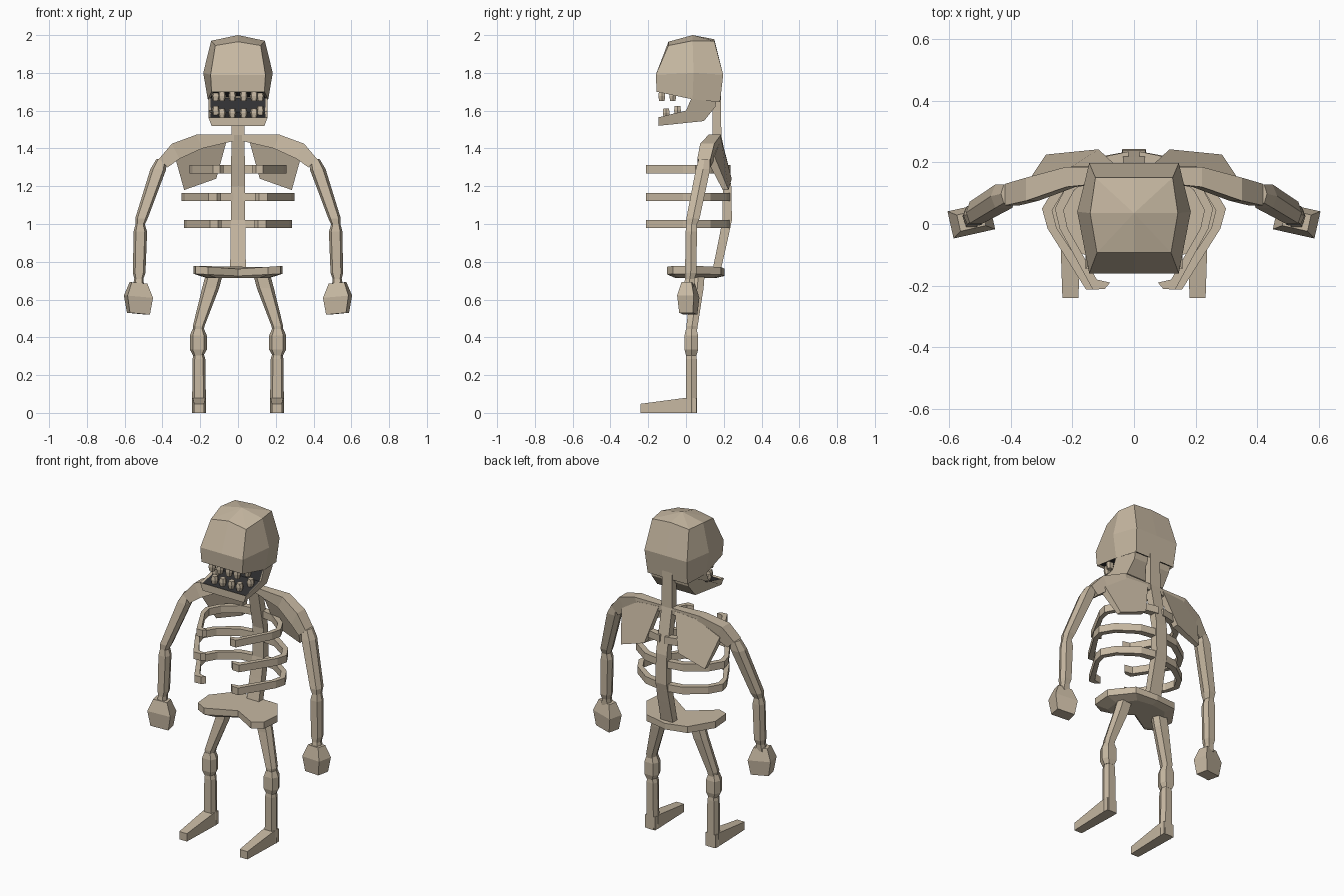
import bpy, bmesh, math

if "Cube" in bpy.data.objects:
    bpy.data.objects.remove(bpy.data.objects["Cube"])


def material(name, rgb):
    m = bpy.data.materials.new(name)
    m.diffuse_color = (*rgb, 1)
    m.use_nodes = True
    m.node_tree.nodes["Principled BSDF"].inputs["Base Color"].default_value = m.diffuse_color
    return m


BONE = material("bone", (0.57, 0.48, 0.36))
DARK = material("mouth dark", (0.03, 0.03, 0.032))


def loft(name, rings, mirror=False, apex=None, dark=None):
    """Skin rings of equal length, cap both ends; optional apex closes the last ring.
    Faces for which dark(face) holds are inset and coloured dark."""
    bm = bmesh.new()
    vs = [[bm.verts.new(p) for p in r] for r in rings]
    n = len(rings[0])
    for a, b in zip(vs, vs[1:]):
        for i in range(n):
            j = (i + 1) % n
            bm.faces.new((a[i], a[j], b[j], b[i]))
    bm.faces.new(vs[0][::-1])
    if apex:
        top = bm.verts.new(apex)
        for i in range(n):
            bm.faces.new((vs[-1][i], vs[-1][(i + 1) % n], top))
    else:
        bm.faces.new(vs[-1])
    bmesh.ops.recalc_face_normals(bm, faces=bm.faces)
    if dark:
        bm.normal_update()
        inner = [f for f in bm.faces if dark(f)]
        bmesh.ops.inset_region(bm, faces=inner, thickness=0.014, depth=-0.008)
        for f in inner:
            f.material_index = 1
    me = bpy.data.meshes.new(name)
    bm.to_mesh(me)
    bm.free()
    me.materials.append(BONE)
    me.materials.append(DARK)
    ob = bpy.data.objects.new(name, me)
    bpy.context.collection.objects.link(ob)
    if mirror:
        ob.modifiers.new("mirror", 'MIRROR')
    return ob


def limb(name, sections):
    """Six-sided bone through (x, y, z, half width, half depth) sections."""
    shape = [(-.65, -1), (.65, -1), (1, 0), (.65, 1), (-.65, 1), (-1, 0)]
    loft(name, [[(x + w * u, y + d * v, z) for u, v in shape]
                for x, y, z, w, d in sections], mirror=True)


def skull_ring(front, mid, back, ridge=0.0):
    """Eight-point ring from (half width, y, z) of its front, middle and back."""
    (wf, yf, zf), (wm, ym, zm), (wb, yb, zb) = front, mid, back
    return [(0, yf, zf + ridge), (wf, yf, zf), (wm, ym, zm), (wb, yb, zb),
            (0, yb, zb + ridge / 2), (-wb, yb, zb), (-wm, ym, zm), (-wf, yf, zf)]


# Cranium with a dark palate
loft("cranium", [
    skull_ring((.14, -.155, 1.70), (.16, .035, 1.66), (.135, .18, 1.645)),
    skull_ring((.145, -.16, 1.79), (.184, .04, 1.80), (.145, .197, 1.79)),
    skull_ring((.12, -.093, 1.945), (.142, .035, 1.97), (.125, .15, 1.968), .02),
], apex=(0, .035, 2.0), dark=lambda f: f.normal.z < -.7)

# Jaw: side profile (y, z, half width), dark where it faces the open mouth
jaw = [(-.145, 1.52, .14), (-.145, 1.565, .157), (0, 1.60, .157), (.035, 1.68, .157),
       (.165, 1.68, .13), (.155, 1.62, .125), (.095, 1.545, .13)]
loft("jaw", [[(s * w, y, z) for y, z, w in jaw] for s in (-1, 1)],
     dark=lambda f: f.calc_center_median().y < .03 and f.normal.z > .2)

# Teeth, upper and lower rows
for row, z0, z1, spots in (
        ("upper", 1.65, 1.705, ((.03, -.128), (.085, -.128), (.118, -.07))),
        ("lower", 1.565, 1.612, ((.03, -.105), (.085, -.105), (.118, -.045)))):
    for k, (x, y) in enumerate(spots):
        lift = .012 if row == "lower" and k == 2 else 0
        limb(f"{row}_teeth_{k + 1}", [
            (x, y, z0 + lift, .015, .014), (x, y, (z0 + z1) / 2 + lift, .021, .018),
            (x, y, z1 + lift, .016, .015)])

# Neck and spine
loft("spine", [[(-w, f, z), (w, f, z), (w, b, z), (-w, b, z)] for z, f, b, w in (
    (1.70, .14, .185, .035), (1.47, .14, .187, .035), (1.32, .17, .217, .036),
    (1.20, .195, .24, .037), (1.02, .193, .243, .038), (.90, .17, .217, .04),
    (.73, .135, .178, .042))])

# Ribs: one plan path, scaled in x for each level
outer = [(.02, .235), (.13, .215), (.25, .13), (.298, .05), (.28, -.015),
         (.155, -.213), (.11, -.21)]
inner = [(.02, .195), (.12, .18), (.225, .11), (.265, .045), (.25, -.015),
         (.14, -.18), (.09, -.19)]
for k, (z, s) in enumerate(((1.29, .86), (1.143, 1), (1.0, .96))):
    loft(f"rib_pair_{k + 1}", [
        [(ox * s, oy, z - .022), (ox * s, oy, z + .022),
         (ix * s, iy, z + .022), (ix * s, iy, z - .022)]
        for (ox, oy), (ix, iy) in zip(outer, inner)], mirror=True)

# Shoulder bars: (top x, bottom x, front y, back y, top z, bottom z)
loft("shoulder_bar", [
    [(xt, f, zt), (xt, b, zt), (xb, b, zb), (xb, f, zb)]
    for xt, xb, f, b, zt, zb in (
        (.02, .02, .14, .185, 1.473, 1.44), (.22, .19, .12, .185, 1.473, 1.40),
        (.35, .31, .075, .15, 1.425, 1.345), (.418, .372, .06, .13, 1.345, 1.30))],
    mirror=True)

# Shoulder blades: (x, z, front y, back y)
blade = [(.055, 1.46, .145, .186), (.20, 1.45, .13, .186), (.335, 1.36, .10, .15),
         (.285, 1.18, .195, .225), (.115, 1.24, .20, .242)]
loft("shoulder_blade", [[(x, f, z) for x, z, f, b in blade],
                        [(x, b, z) for x, z, f, b in blade]], mirror=True)

# Arms, pinched at the elbow and wrist
limb("upper_arm", [(.405, .098, 1.345, .026, .03), (.422, .09, 1.29, .042, .038),
                   (.511, .037, 1.03, .033, .035), (.518, .03, .995, .024, .026)])
limb("forearm", [(.518, .03, 1.0, .024, .026), (.517, .028, .96, .036, .03),
                 (.523, .025, .74, .033, .03), (.525, .02, .71, .024, .025),
                 (.527, .015, .67, .03, .028)])

# Hands: turned blocks, widest in the middle
ca, sa = math.cos(-.22), math.sin(-.22)
loft("hand", [[(.527 + u * ca - v * sa, .012 + u * sa + v * ca, z + u * .09)
               for u, v in ((-w, -d), (w, -d), (w, d), (-w, d))]
              for z, w, d in ((.525, .054, .037), (.615, .069, .045), (.688, .042, .027))],
     mirror=True)

# Pelvis: notched plan, undercut below
plan = [(0, .0), (.16, -.1), (.225, -.07), (.235, .05), (.14, .185), (0, .205)]
plan += [(-x, y) for x, y in plan[-2:0:-1]]
loft("pelvis", [
    [(x * .72, .05 + (y - .05) * .72, .715) for x, y in plan],
    [(x, y, .725 + abs(x) * .05) for x, y in plan],
    [(x, y, .762 + abs(x) * .07) for x, y in plan]])

# Legs with a separate knee
limb("thigh", [(.125, .065, .735, .045, .034), (.145, .06, .66, .045, .033),
               (.208, .032, .46, .031, .03), (.21, .03, .43, .026, .027)])
limb("knee", [(.21, .028, .445, .03, .028), (.21, .028, .41, .045, .036),
              (.21, .028, .335, .045, .036), (.21, .028, .305, .028, .028)])
limb("shin", [(.208, .028, .315, .026, .026), (.207, .028, .285, .034, .029),
              (.206, .028, .0, .037, .029)])

# Feet: wedges pointing forward
loft("foot", [[(.206 - w, y, 0), (.206 + w, y, 0), (.206 + w, y, h), (.206 - w, y, h)]
              for y, w, h in ((-.24, .026, .048), (0, .034, .08), (.055, .034, .08))],
     mirror=True)
